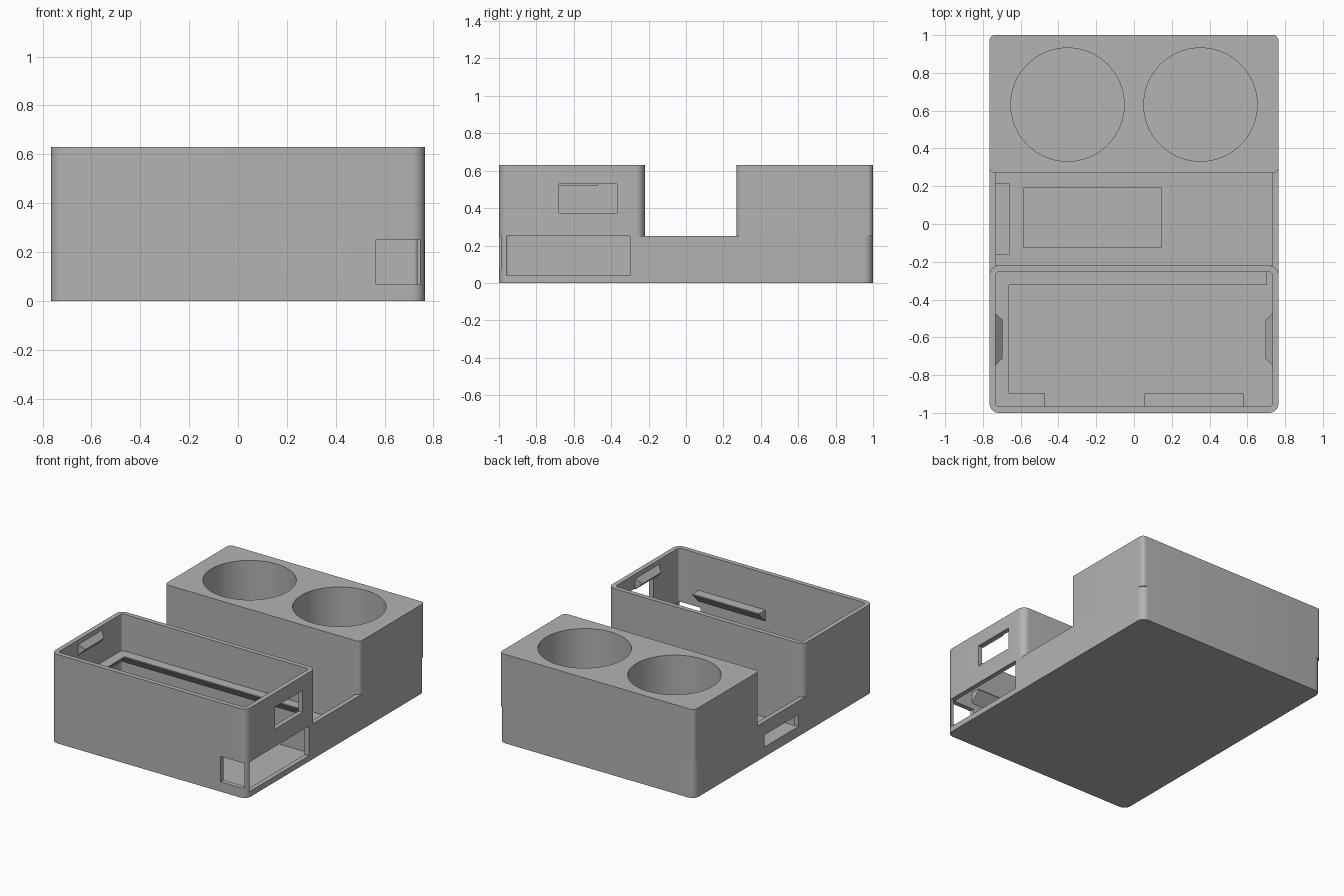
import bpy, bmesh, math
from mathutils import Vector

if "Cube" in bpy.data.objects:
    bpy.data.objects.remove(bpy.data.objects["Cube"], do_unlink=True)

grey = bpy.data.materials.new("matte_grey")
grey.use_nodes = True
COLOUR = (0.45, 0.45, 0.45, 1)
grey.diffuse_color = COLOUR
grey.node_tree.nodes["Principled BSDF"].inputs["Base Color"].default_value = COLOUR

W, WALL, FLOOR, DECK, TOP = 0.765, 0.033, 0.035, 0.25, 0.63
IN = W - WALL
BOX_BACK, BLOCK_FRONT = -0.22, 0.27
BAY_FRONT, BAY_BACK = -1 + WALL, BOX_BACK - WALL
LEDGE_TOP, LEDGE = 0.37, 0.07


def finish(name, bm):
    bmesh.ops.recalc_face_normals(bm, faces=bm.faces)
    mesh = bpy.data.meshes.new(name)
    bm.to_mesh(mesh)
    bm.free()
    mesh.materials.append(grey)
    obj = bpy.data.objects.new(name, mesh)
    bpy.context.collection.objects.link(obj)
    return obj


def prism(name, outline, z0, z1):
    bm = bmesh.new()
    face = bm.faces.new([bm.verts.new((x, y, z0)) for x, y in outline])
    out = bmesh.ops.extrude_face_region(bm, geom=[face])
    verts = [v for v in out["geom"] if isinstance(v, bmesh.types.BMVert)]
    bmesh.ops.translate(bm, verts=verts, vec=(0, 0, z1 - z0))
    return finish(name, bm)


def box(name, x0, x1, y0, y1, z0, z1, r=0):
    """Upright box, with rounded vertical corners if r is given."""
    if not r:
        return prism(name, [(x0, y0), (x1, y0), (x1, y1), (x0, y1)], z0, z1)
    corners = [(x1 - r, y1 - r), (x0 + r, y1 - r), (x0 + r, y0 + r), (x1 - r, y0 + r)]
    outline = []
    for i, (cx, cy) in enumerate(corners):
        for k in range(9):
            a = math.pi / 2 * (i + k / 8)
            outline.append((cx + r * math.cos(a), cy + r * math.sin(a)))
    return prism(name, outline, z0, z1)


def round_cutter(x, y, r, z0, z1):
    n = 96
    ring = [(x + r * math.cos(2 * math.pi * i / n), y + r * math.sin(2 * math.pi * i / n))
            for i in range(n)]
    return prism("cutter", ring, z0, z1)


def cut(obj, *cutters):
    for cutter in cutters:
        mod = obj.modifiers.new("cut", "BOOLEAN")
        mod.operation, mod.solver, mod.object = "DIFFERENCE", "EXACT", cutter
        bpy.context.view_layer.objects.active = obj
        bpy.ops.object.modifier_apply(modifier=mod.name)
        bpy.data.objects.remove(cutter, do_unlink=True)


def hull(name, points):
    bm = bmesh.new()
    for p in points:
        bm.verts.new(p)
    bmesh.ops.convex_hull(bm, input=bm.verts)
    return finish(name, bm)


def ledge(name, start, end, inward):
    """Flat-topped ledge with a 45 degree underside, along a wall."""
    pts = []
    for x, y in (start, end):
        p, n = Vector((x, y, LEDGE_TOP)), Vector(inward).to_3d() * LEDGE
        pts += [p, p + n, p + n - Vector((0, 0, 0.008)), p - Vector((0, 0, LEDGE + 0.008))]
    return hull(name, pts)


def cups(z0, z1):
    return [round_cutter(side * 0.352, 0.632, 0.3, z0, z1) for side in (-1, 1)]


# Lower tray, with the front bay, middle tray, cup wells and side openings
base = box("lower_tray", -W, W, -1, 1, 0, DECK, 0.05)
cut(base,
    box("cutter", -IN, IN, BAY_FRONT, BAY_BACK, FLOOR, 0.4, 0.02),
    box("cutter", -IN, IN, BOX_BACK, BLOCK_FRONT, FLOOR, 0.4),
    box("cutter", -0.585, 0.145, -0.125, 0.19, 0.02, 0.1),
    box("cutter", 0.7, 0.9, -0.96, -0.3, 0.04, 0.4),
    box("cutter", 0.565, 0.745, -1.1, -0.95, 0.07, 0.4),
    box("cutter", -0.9, -0.7, -0.165, 0.215, 0.07, 0.155),
    *cups(FLOOR, 0.4))

# Step beneath the side slot
slot_step = box("slot_step", -IN - 0.005, -0.66, -0.165, 0.215, FLOOR - 0.005, 0.07)

# Open front box with a side window
front_box = box("front_box", -W, W, -1, BOX_BACK, DECK, TOP, 0.05)
cut(front_box,
    box("cutter", -IN, IN, BAY_FRONT, BAY_BACK, 0.1, 0.8, 0.02),
    box("cutter", 0.7, 0.9, -0.68, -0.37, 0.375, 0.53))

# Rear block with two round wells
rear_block = box("rear_block", -W, W, BLOCK_FRONT, 1, DECK, TOP, 0.03)
cut(rear_block, *cups(0.1, 0.8))

# Ledges inside the front box
ledge("back_ledge", (-IN, BAY_BACK), (0.705, BAY_BACK), (0, -1))
ledge("side_ledge", (-IN, BAY_FRONT), (-IN, BAY_BACK), (1, 0))
ledge("front_corner_ledge", (-IN, BAY_FRONT), (-0.47, BAY_FRONT), (0, 1))
ledge("front_ledge", (0.055, BAY_FRONT), (0.58, BAY_FRONT), (0, 1))

# Snap clips near the rim of the front box
for label, side in (("left", 1), ("right", -1)):
    wall = [(side * (IN + 0.002), -0.61 + s * 0.138, z) for s in (-1, 1) for z in (0.52, 0.6)]
    tip = [(side * (IN - 0.036), -0.61 + s * 0.102, 0.56) for s in (-1, 1)]
    hull(label + "_clip", wall + tip)

# Smooth the rounded surfaces and keep the edges sharp
bpy.ops.object.select_all(action="DESELECT")
for obj in (base, front_box, rear_block):
    obj.select_set(True)
bpy.context.view_layer.objects.active = base
bpy.ops.object.shade_smooth_by_angle(angle=math.radians(30))
